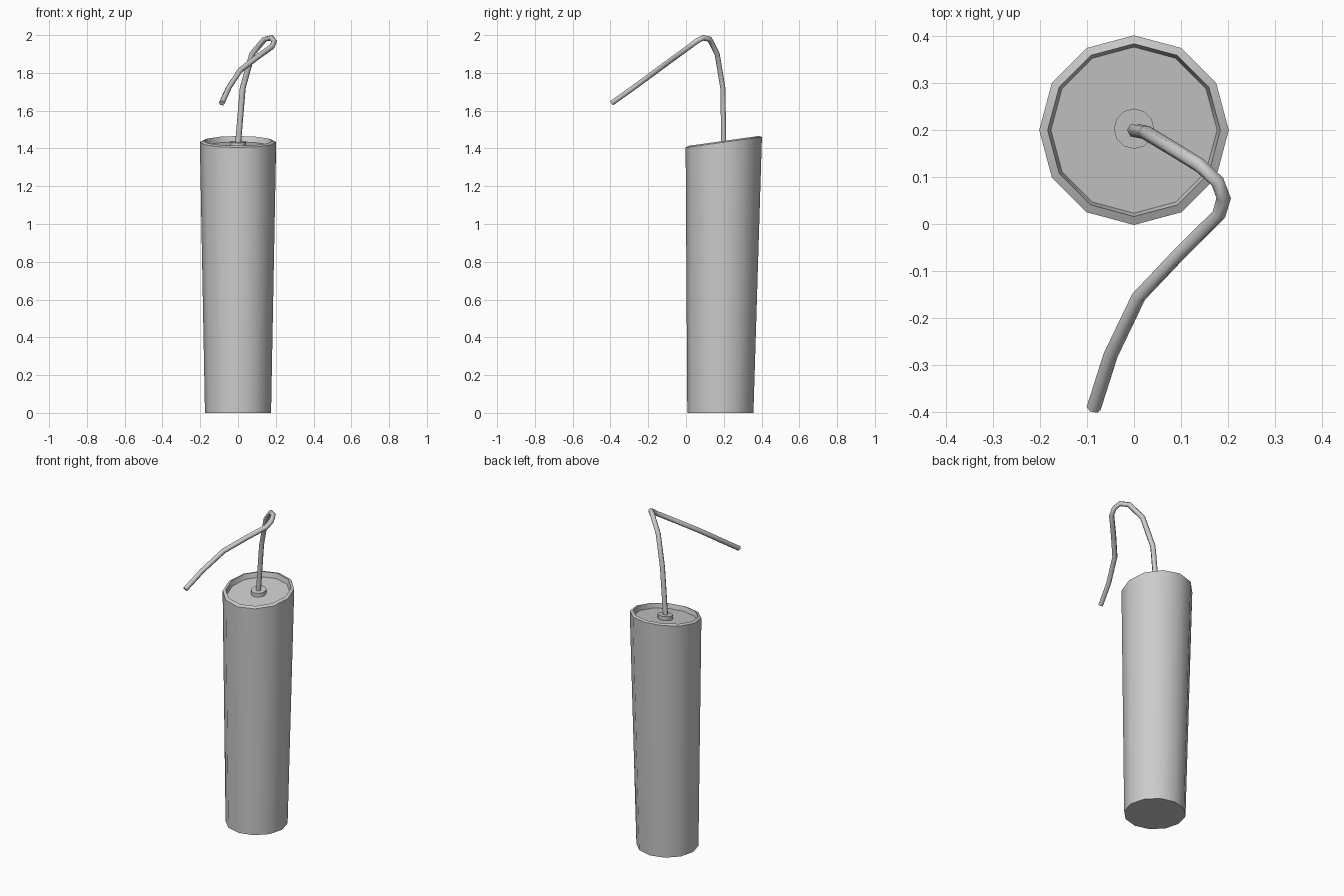
import bpy, bmesh, math
from mathutils import Vector

cube = bpy.data.objects.get("Cube")
if cube:
    bpy.data.objects.remove(cube)

grey = bpy.data.materials.new("plain grey")
grey.use_nodes = True
colour = (0.6, 0.6, 0.6, 1)
grey.diffuse_color = colour
grey.node_tree.nodes["Principled BSDF"].inputs["Base Color"].default_value = colour

TILT = 0.14     # slope of the slanted top towards the back
TOP = 1.44


def ring(bm, centre, radius, sides, tilt=0.0):
    verts = []
    for i in range(sides):
        a = math.tau * i / sides
        dy = radius * math.sin(a)
        verts.append(bm.verts.new((centre[0] + radius * math.cos(a),
                                   centre[1] + dy, centre[2] + tilt * dy)))
    return verts


def loft(name, rings, bm, angle):
    """Skin a list of vertex rings and cap both ends."""
    n = len(rings[0])
    for a, b in zip(rings, rings[1:]):
        for i in range(n):
            j = (i + 1) % n
            bm.faces.new((a[i], a[j], b[j], b[i]))
    bm.faces.new(rings[0][::-1])
    bm.faces.new(rings[-1])
    bmesh.ops.recalc_face_normals(bm, faces=bm.faces)
    mesh = bpy.data.meshes.new(name)
    bm.to_mesh(mesh)
    bm.free()
    mesh.materials.append(grey)
    ob = bpy.data.objects.new(name, mesh)
    bpy.context.collection.objects.link(ob)
    smooth(ob, angle)


def smooth(ob, angle):
    bpy.ops.object.select_all(action="DESELECT")
    ob.select_set(True)
    bpy.context.view_layer.objects.active = ob
    bpy.ops.object.shade_smooth_by_angle(angle=math.radians(angle))


# Tapered body with a slanted, recessed top
bm = bmesh.new()
profile = [(0.202, TOP - 0.007), (0.184, TOP), (0.177, TOP - 0.03)]
rings = [ring(bm, (0, 0.182, 0), 0.175, 12)]
rings += [ring(bm, (0, 0.2, z), r, 12, TILT) for r, z in profile]
loft("stick_body", rings, bm, 40)

# Small collar where the fuse enters
bm = bmesh.new()
rings = [ring(bm, (0, 0.203, z), 0.043, 12, TILT) for z in (TOP - 0.035, TOP - 0.005)]
loft("fuse_collar", rings, bm, 40)

# Bent fuse: a six-sided tube swept along a path
path = [Vector(p) for p in (
    (0, 0.2, 1.42), (0.025, 0.195, 1.72), (0.075, 0.165, 1.9),
    (0.14, 0.125, 1.978), (0.178, 0.09, 1.986), (0.191, 0.055, 1.967),
    (0.181, 0.02, 1.94), (0.1, -0.06, 1.882), (0.01, -0.155, 1.812),
    (-0.05, -0.28, 1.72), (-0.086, -0.393, 1.64))]
bm = bmesh.new()
rings = []
side = Vector((1, 0, 0))
for i, p in enumerate(path):
    direction = (path[min(i + 1, len(path) - 1)] - path[max(i - 1, 0)]).normalized()
    side = (side - direction * side.dot(direction)).normalized()
    other = direction.cross(side)
    rings.append([bm.verts.new(p + 0.0155 * (side * math.cos(a) + other * math.sin(a)))
                  for a in (math.tau * k / 6 for k in range(6))])
loft("fuse", rings, bm, 65)
